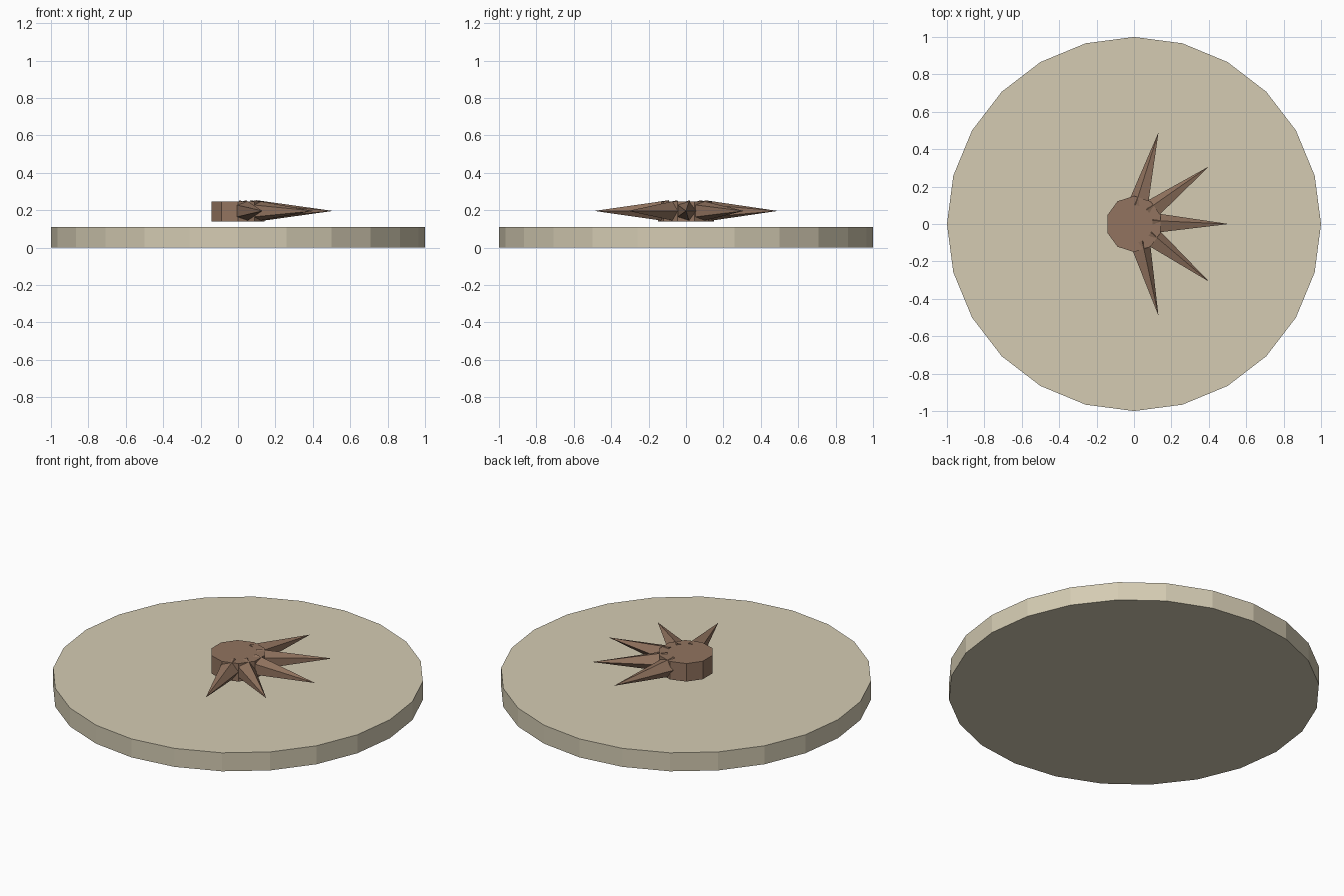
import bpy, bmesh, math
from mathutils import Matrix

if "Cube" in bpy.data.objects:
    bpy.data.objects.remove(bpy.data.objects["Cube"])


def material(name, rgb):
    m = bpy.data.materials.new(name)
    m.diffuse_color = (*rgb, 1)
    m.use_nodes = True
    m.node_tree.nodes["Principled BSDF"].inputs["Base Color"].default_value = m.diffuse_color
    return m


sand = material("sand", (0.66, 0.60, 0.45))
brown = material("brown", (0.287, 0.174, 0.115))


def cone(name, sides, r1, r2, depth, matrix, mat):
    """Flat-shaded capped cone or cylinder placed by a matrix."""
    bm = bmesh.new()
    bmesh.ops.create_cone(bm, cap_ends=True, segments=sides, radius1=r1,
                          radius2=r2, depth=depth, matrix=matrix)
    bmesh.ops.remove_doubles(bm, verts=bm.verts, dist=1e-5)
    bmesh.ops.recalc_face_normals(bm, faces=bm.faces)
    mesh = bpy.data.meshes.new(name)
    bm.to_mesh(mesh)
    bm.free()
    mesh.materials.append(mat)
    obj = bpy.data.objects.new(name, mesh)
    bpy.context.collection.objects.link(obj)
    return obj


# Round base slab
cone("base_disc", 24, 1, 1, 0.11, Matrix.Translation((0, 0, 0.055)), sand)

# Ten-sided hub floating just above the slab
cone("hub", 10, 0.15, 0.15, 0.107, Matrix.Translation((0, 0, 0.1925)), brown)

# Fan of five-sided spikes, one corner of each pointing sideways
start, tip = 0.10, 0.507
for i in range(5):
    place = (Matrix.Translation((0, 0, 0.196))
             @ Matrix.Rotation((i - 2) * 0.655, 4, 'Z')
             @ Matrix.Translation(((start + tip) / 2, 0, 0))
             @ Matrix.Rotation(math.pi / 2, 4, 'Y'))
    cone(f"spike_{i + 1}", 5, 0.06, 0, tip - start, place, brown)
